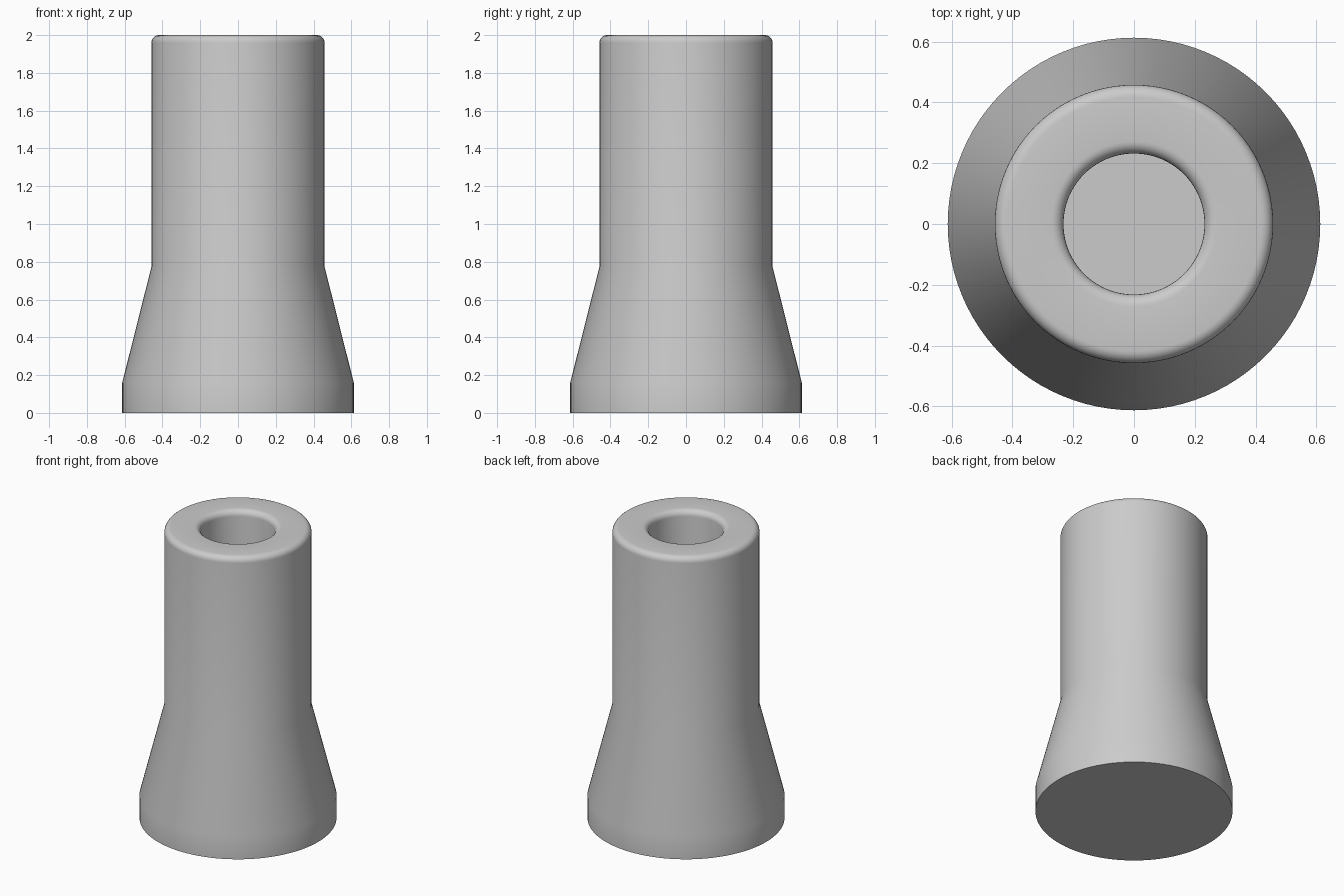
import bpy, bmesh, math

cube = bpy.data.objects.get("Cube")
if cube:
    bpy.data.objects.remove(cube, do_unlink=True)

SEGMENTS = 96
OUTER, BORE, FOOT = 0.458, 0.232, 0.613
HEIGHT, ROUND, FLOOR = 2.0, 0.04, 0.77


def arc(radius, start, end, steps=6):
    """Rounded rim corner as (radius, height) points."""
    angles = [math.radians(start + (end - start) * i / steps) for i in range(steps + 1)]
    return [(radius + ROUND * math.cos(a), HEIGHT - ROUND + ROUND * math.sin(a)) for a in angles]


# Foot, flared skirt, straight sleeve, rounded rim and blind bore
profile = [(0, 0), (FOOT, 0), (FOOT, 0.16), (OUTER, 0.775)]
profile += arc(OUTER - ROUND, 0, 90)
profile += arc(BORE + ROUND, 90, 180)
profile += [(BORE, FLOOR), (0, FLOOR)]

# Revolve the profile
bm = bmesh.new()
verts = [bm.verts.new((r, 0, z)) for r, z in profile]
edges = [bm.edges.new(pair) for pair in zip(verts, verts[1:])]
bmesh.ops.spin(bm, geom=verts + edges, cent=(0, 0, 0), axis=(0, 0, 1),
               angle=math.tau, steps=SEGMENTS, use_merge=True)
bmesh.ops.remove_doubles(bm, verts=bm.verts, dist=0.0001)
bmesh.ops.recalc_face_normals(bm, faces=bm.faces)
mesh = bpy.data.meshes.new("flared_sleeve")
bm.to_mesh(mesh)
bm.free()

sleeve = bpy.data.objects.new("flared_sleeve", mesh)
bpy.context.collection.objects.link(sleeve)

# Plain grey finish
grey = bpy.data.materials.new("light_grey")
grey.use_nodes = True
color = (0.6, 0.6, 0.6, 1)
grey.diffuse_color = color
grey.node_tree.nodes["Principled BSDF"].inputs["Base Color"].default_value = color
mesh.materials.append(grey)

# Smooth surfaces with a sharp base and bore floor
bpy.context.view_layer.objects.active = sleeve
sleeve.select_set(True)
bpy.ops.object.shade_smooth_by_angle(angle=math.radians(30))
